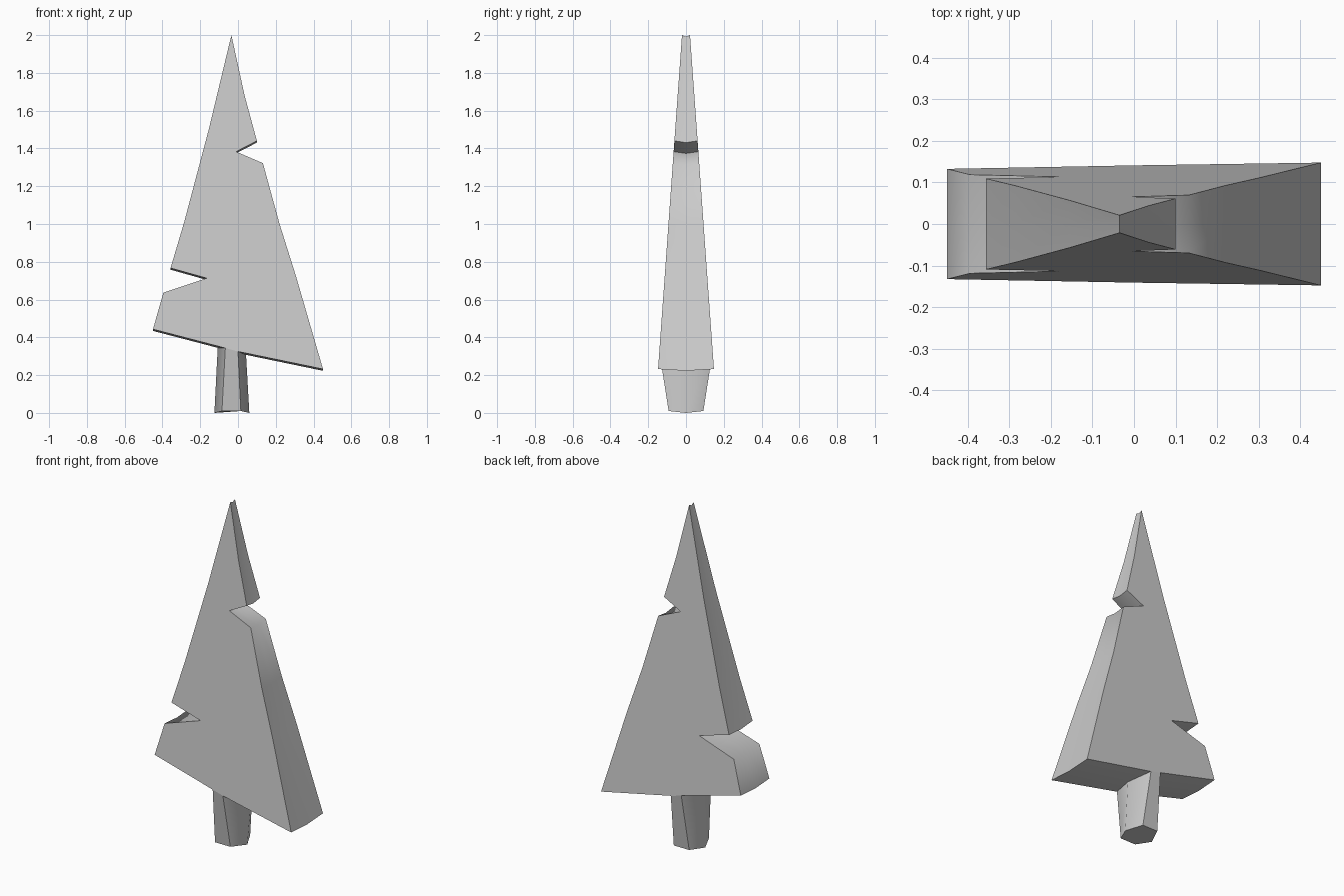
import bpy, math

if "Cube" in bpy.data.objects:
    bpy.data.objects.remove(bpy.data.objects["Cube"])


def make(name, verts, faces):
    me = bpy.data.meshes.new(name)
    me.from_pydata(verts, [], faces)
    me.update()
    ob = bpy.data.objects.new(name, me)
    bpy.context.collection.objects.link(ob)
    bpy.ops.object.select_all(action='DESELECT')
    ob.select_set(True)
    bpy.context.view_layer.objects.active = ob
    bpy.ops.object.mode_set(mode='EDIT')
    bpy.ops.mesh.select_all(action='SELECT')
    bpy.ops.mesh.normals_make_consistent(inside=False)
    bpy.ops.object.mode_set(mode='OBJECT')
    bpy.ops.object.shade_smooth_by_angle(angle=math.radians(60))
    return ob


def half_depth(z):
    # slab is thick at the bottom and thin at the tip
    return 0.148 - (z - 0.23) * 0.0716


DIP = 0.009  # the middle of the rim sags a little

# foliage: notched silhouette with a tapering depth
outline = [(-0.035, 2.0), (0.035, 1.68), (0.10, 1.44), (-0.01, 1.383),
           (0.132, 1.322), (0.22, 1.0), (0.305, 0.73), (0.45, 0.232),
           (0.0, 0.325), (-0.067, 0.343), (-0.45, 0.443), (-0.395, 0.637),
           (-0.165, 0.713), (-0.357, 0.767), (-0.285, 1.01), (-0.155, 1.5)]
n = len(outline)
verts = []
for row in (-1, 0, 1):
    for x, z in outline:
        verts.append((x, row * half_depth(z), z - (DIP if row == 0 else 0)))
faces = [tuple(range(n)), tuple(range(2 * n, 3 * n))]
for r in (0, n):
    for i in range(n):
        j = (i + 1) % n
        faces.append((r + i, r + j, r + n + j, r + n + i))
make("foliage", verts, faces)

# trunk: six-sided, deeper at the top where it meets the foliage
ring = [(-0.085, -1), (0.015, -1), (0.06, 0), (0.015, 1), (-0.085, 1), (-0.125, 0)]
top = [(-0.067, 0.343), (0.0, 0.325), (0.042, 0.317), (0.0, 0.325),
       (-0.067, 0.343), (-0.107, 0.352)]
verts = [(x, s * 0.092, 0.01 * abs(s)) for x, s in ring]
verts += [(x, s * half_depth(z), z) for (x, z), (_, s) in zip(top, ring)]
faces = [tuple(range(6)), tuple(range(6, 12))]
faces += [(i, (i + 1) % 6, 6 + (i + 1) % 6, 6 + i) for i in range(6)]
make("trunk", verts, faces)
